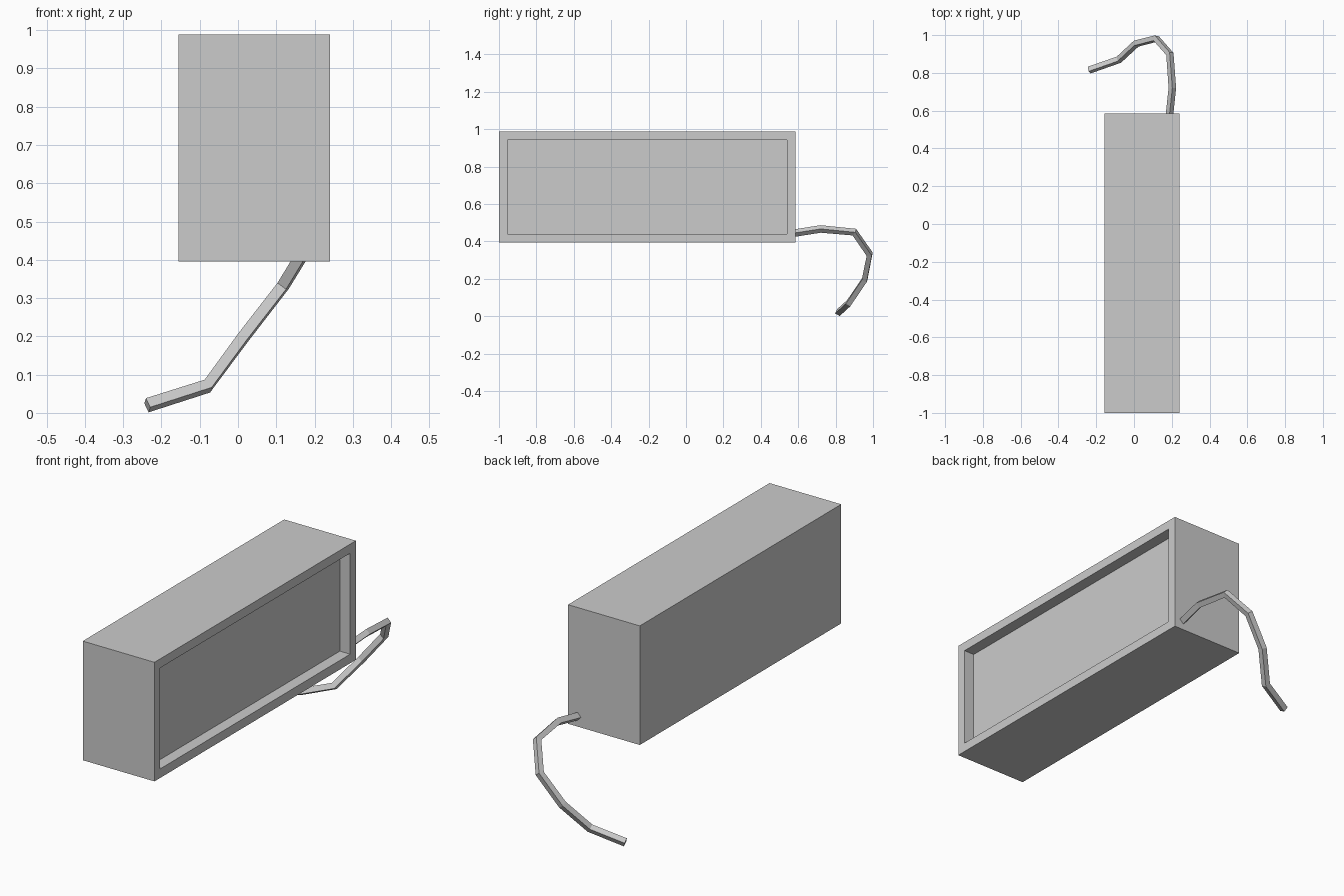
import bpy, bmesh
from mathutils import Vector

if "Cube" in bpy.data.objects:
    bpy.data.objects.remove(bpy.data.objects["Cube"])

# Cabinet: a plain box with a shallow recessed panel on the right (+x) side
lo, hi = Vector((-0.155, -1.0, 0.395)), Vector((0.24, 0.585, 0.988))
bm = bmesh.new()
bmesh.ops.create_cube(bm, size=1)
bmesh.ops.scale(bm, vec=hi - lo, verts=bm.verts)
bmesh.ops.translate(bm, vec=(lo + hi) / 2, verts=bm.verts)
bm.normal_update()
panel = max(bm.faces, key=lambda f: f.calc_center_median().x)
bmesh.ops.inset_region(bm, faces=[panel], thickness=0.064)
# second ring of zero width becomes the recess walls
bmesh.ops.inset_region(bm, faces=[panel], thickness=0.0)
bmesh.ops.translate(bm, vec=(-0.057, 0, 0), verts=panel.verts)
bmesh.ops.recalc_face_normals(bm, faces=bm.faces)
mesh = bpy.data.meshes.new("cabinet")
bm.to_mesh(mesh)
bm.free()
bpy.context.collection.objects.link(bpy.data.objects.new("cabinet", mesh))

# Cable: four-sided tube curling out of the rear and down to the ground
path = [(0.188, 0.58, 0.445), (0.203, 0.72, 0.467), (0.19, 0.90, 0.45),
        (0.118, 0.982, 0.332), (0.012, 0.955, 0.195), (-0.08, 0.87, 0.07),
        (-0.237, 0.815, 0.02)]
curve = bpy.data.curves.new("cable", 'CURVE')
curve.dimensions = '3D'
curve.bevel_depth = 0.02
curve.bevel_resolution = 0
curve.use_fill_caps = True
spline = curve.splines.new('POLY')
spline.points.add(len(path) - 1)
for point, co in zip(spline.points, path):
    point.co = (*co, 1)
spline.use_smooth = False
bpy.context.collection.objects.link(bpy.data.objects.new("cable", curve))
